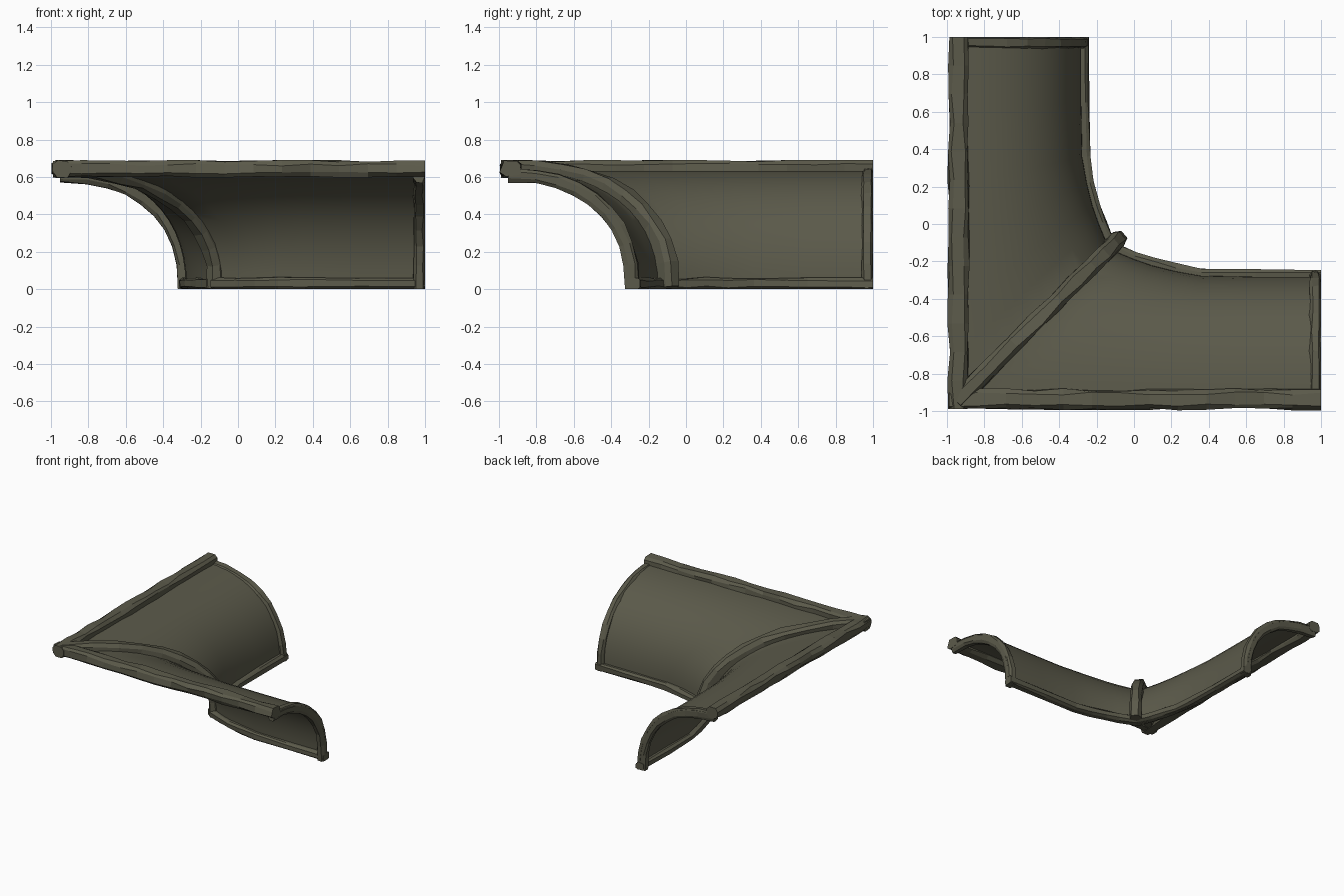
import bpy, bmesh, math, random
from mathutils import Vector

if "Cube" in bpy.data.objects:
    bpy.data.objects.remove(bpy.data.objects["Cube"])

random.seed(4)
A, H, EXP = -0.95, 0.635, 2.3      # outer line, shell height, curve fullness

mat = bpy.data.materials.new("weathered olive grey")
mat.diffuse_color = (0.105, 0.102, 0.069, 1)
mat.use_nodes = True
mat.node_tree.nodes["Principled BSDF"].inputs["Base Color"].default_value = mat.diffuse_color


def arc(n):
    """Quarter curve from the outer top (0,1) to the inner bottom (1,0)."""
    out = []
    for i in range(n + 1):
        a = math.pi / 2 * i / n
        out.append((math.sin(a) ** (2 / EXP), max(math.cos(a), 0) ** (2 / EXP)))
    return out


def finish(name, bm):
    me = bpy.data.meshes.new(name)
    bm.to_mesh(me)
    bm.free()
    me.materials.append(mat)
    ob = bpy.data.objects.new(name, me)
    bpy.context.collection.objects.link(ob)
    return ob


def clamp(p):
    return Vector((min(1, max(-1, p.x)), min(1, max(-1, p.y)), min(0.69, max(0, p.z))))


def beam(name, pts, side, w, h0, h1=None, jit=0.008):
    """Rough hewn chamfered beam swept along pts; w along side, h across it."""
    h1 = h1 or h0
    side = Vector(side).normalized()
    pts = [Vector(p) for p in pts]
    bm = bmesh.new()
    rings = []
    for i, p in enumerate(pts):
        tan = pts[min(i + 1, len(pts) - 1)] - pts[max(i - 1, 0)]
        nor = tan.cross(side).normalized()
        h = h0 + (h1 - h0) * i / (len(pts) - 1)
        ring = []
        for a, b in ((1, .5), (.6, 1), (-.6, 1), (-1, .5), (-1, -.5), (-.6, -1), (.6, -1), (1, -.5)):
            ja, jb = random.uniform(-jit, jit), random.uniform(-jit, jit)
            ring.append(bm.verts.new(clamp(p + side * (a * w / 2 + ja) + nor * (b * h / 2 + jb))))
        rings.append(ring)
    for r, s in zip(rings, rings[1:]):
        for k in range(8):
            m = (k + 1) % 8
            bm.faces.new((r[k], r[m], s[m], s[k]))
    bm.faces.new(rings[0])
    bm.faces.new(rings[-1])
    bmesh.ops.recalc_face_normals(bm, faces=bm.faces)
    return finish(name, bm)


# curved shell: lofted from the outer straight edge to the inner bent edge
outer = [(A, A), (-0.7, A), (-0.45, A), (-0.1, A), (0.2, A), (0.6, A), (1, A)]
inner = [(-0.13, -0.13), (0.0, -0.185), (0.1, -0.22), (0.22, -0.25),
         (0.36, -0.275), (0.65, -0.28), (1, -0.28)]
swap = lambda path: [(y, x) for x, y in path]
bm = bmesh.new()
cols = []
for o, n in zip(swap(outer)[:0:-1] + outer, swap(inner)[:0:-1] + inner):
    cols.append([bm.verts.new((o[0] + (n[0] - o[0]) * d, o[1] + (n[1] - o[1]) * d, H * z))
                 for d, z in arc(14)])
for c, e in zip(cols, cols[1:]):
    for k in range(14):
        bm.faces.new((c[k], c[k + 1], e[k + 1], e[k]))
bmesh.ops.recalc_face_normals(bm, faces=bm.faces)
if sum(f.normal.z for f in bm.faces) < 0:
    bmesh.ops.reverse_faces(bm, faces=bm.faces)
shell = finish("curved_shell", bm)
bpy.context.view_layer.objects.active = shell
shell.select_set(True)
bpy.ops.object.shade_smooth_by_angle(angle=math.radians(35))

# frame beams, one set per arm
for arm in ("x_arm", "y_arm"):
    def P(x, y, z):
        return (x, y, z) if arm == "x_arm" else (y, x, z)
    # top outer beam
    beam("top_beam_" + arm, [P(-0.99 + 1.99 * i / 13, -0.938, 0.645) for i in range(14)],
         P(0, 1, 0), 0.105, 0.085)
    # bottom inner beam
    beam("bottom_beam_" + arm, [P(x, y, 0.03) for x, y in inner], (0, 0, 1), 0.06, 0.075, jit=0.005)
    # arched end rim
    beam("end_rim_" + arm, [P(0.97, A + 0.665 * d, 0.61 * z) for d, z in arc(9)],
         P(1, 0, 0), 0.06, 0.075, jit=0.005)

# diagonal corner rib
beam("corner_rib", [(A + 0.85 * d, A + 0.85 * d, 0.01 + H * z) for d, z in arc(10)],
     (1, -1, 0), 0.09, 0.09, 0.14, jit=0.007)
